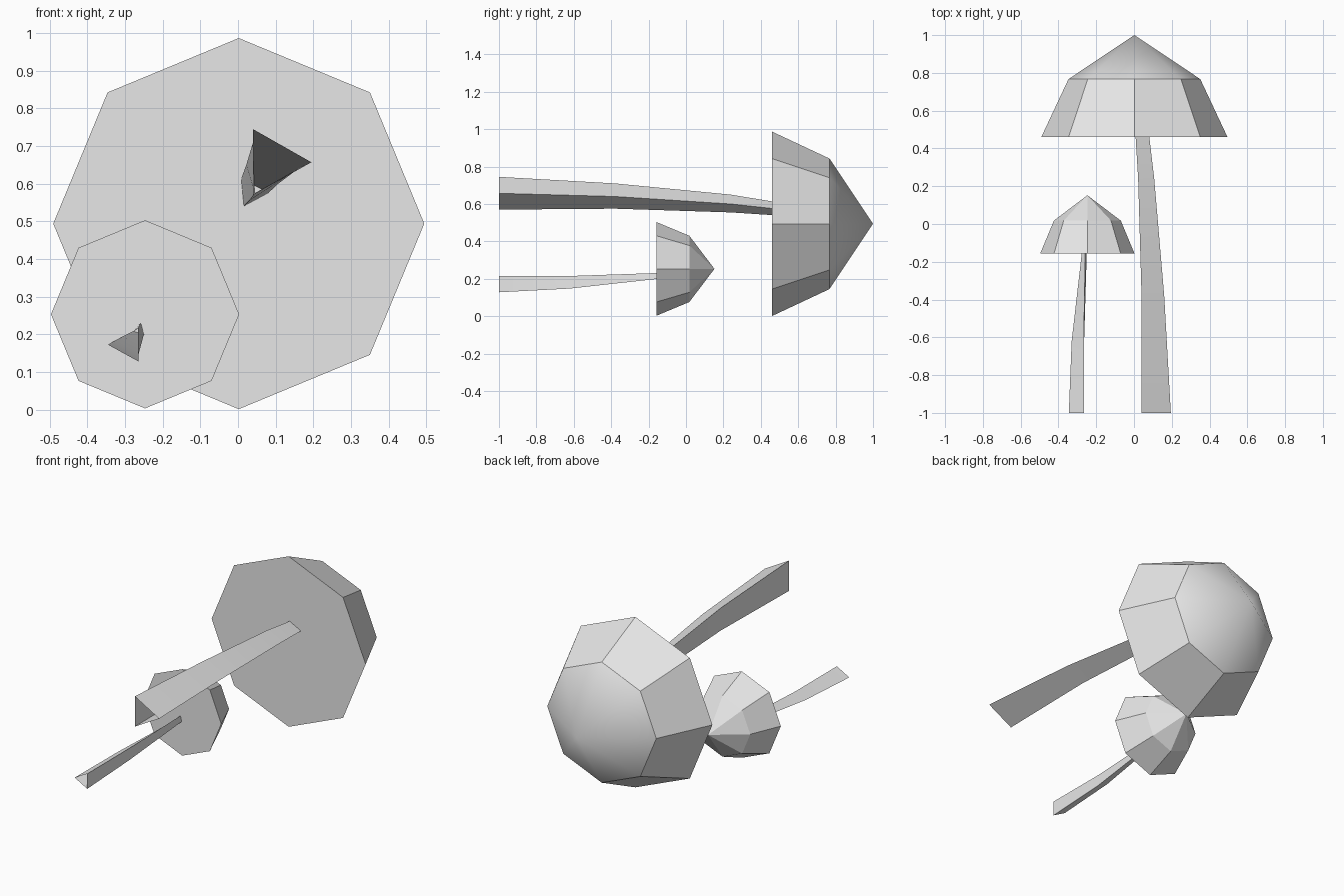
import bpy, bmesh, math

cube = bpy.data.objects.get("Cube")
if cube:
    bpy.data.objects.remove(cube)

COLOR = (0.8, 0.8, 0.8, 1)
grey = bpy.data.materials.new("light_grey")
grey.use_nodes = True
grey.diffuse_color = COLOR
grey.node_tree.nodes["Principled BSDF"].inputs["Base Color"].default_value = COLOR


def loft(name, rings, tip=None, base=False):
    """Skin rings of points; optionally close with a tip point and a flat base."""
    bm = bmesh.new()
    loops = [[bm.verts.new(p) for p in ring] for ring in rings]
    n = len(loops[0])
    for a, b in zip(loops, loops[1:]):
        for i in range(n):
            j = (i + 1) % n
            bm.faces.new((a[i], a[j], b[j], b[i]))
    if tip:
        t = bm.verts.new(tip)
        for i in range(n):
            bm.faces.new((loops[-1][i], loops[-1][(i + 1) % n], t))
    if base:
        bm.faces.new(loops[0])
    bmesh.ops.recalc_face_normals(bm, faces=bm.faces)
    mesh = bpy.data.meshes.new(name)
    bm.to_mesh(mesh)
    bm.free()
    mesh.materials.append(grey)
    obj = bpy.data.objects.new(name, mesh)
    bpy.context.collection.objects.link(obj)
    bpy.ops.object.select_all(action='DESELECT')
    obj.select_set(True)
    bpy.context.view_layer.objects.active = obj
    bpy.ops.object.shade_smooth_by_angle(angle=math.radians(28))
    return obj


def octagon(x, z, y, r):
    return [(x + r * math.cos(k * math.pi / 4), y, z + r * math.sin(k * math.pi / 4))
            for k in range(8)]


def cap(name, x, z, profile, tip_y):
    """Eight-sided cap lying along y, from (y, radius) pairs."""
    return loft(name, [octagon(x, z, y, r) for y, r in profile], (x, tip_y, z), True)


def stem(name, stations):
    """Open three-sided tube: each station is y, then three (x, z) corners."""
    return loft(name, [[(x, y, z) for x, z in corners] for y, *corners in stations])


# Caps
cap("large_cap", 0.002, 0.494, [(0.46, 0.493), (0.767, 0.349)], 1.0)
cap("small_cap", -0.247, 0.253, [(-0.157, 0.25), (0.018, 0.177)], 0.152)

# Bent, tapering stems
stem("large_stem", [
    (-1.0, (0.04, 0.745), (0.195, 0.657), (0.04, 0.57)),
    (-0.38, (0.04, 0.71), (0.16, 0.64), (0.045, 0.575)),
    (0.24, (0.022, 0.65), (0.107, 0.6), (0.03, 0.555)),
    (0.47, (0.008, 0.612), (0.08, 0.575), (0.015, 0.54)),
])
stem("small_stem", [
    (-1.0, (-0.265, 0.215), (-0.345, 0.172), (-0.265, 0.128)),
    (-0.62, (-0.266, 0.215), (-0.33, 0.182), (-0.264, 0.148)),
    (-0.15, (-0.258, 0.231), (-0.276, 0.208), (-0.25, 0.2)),
])
